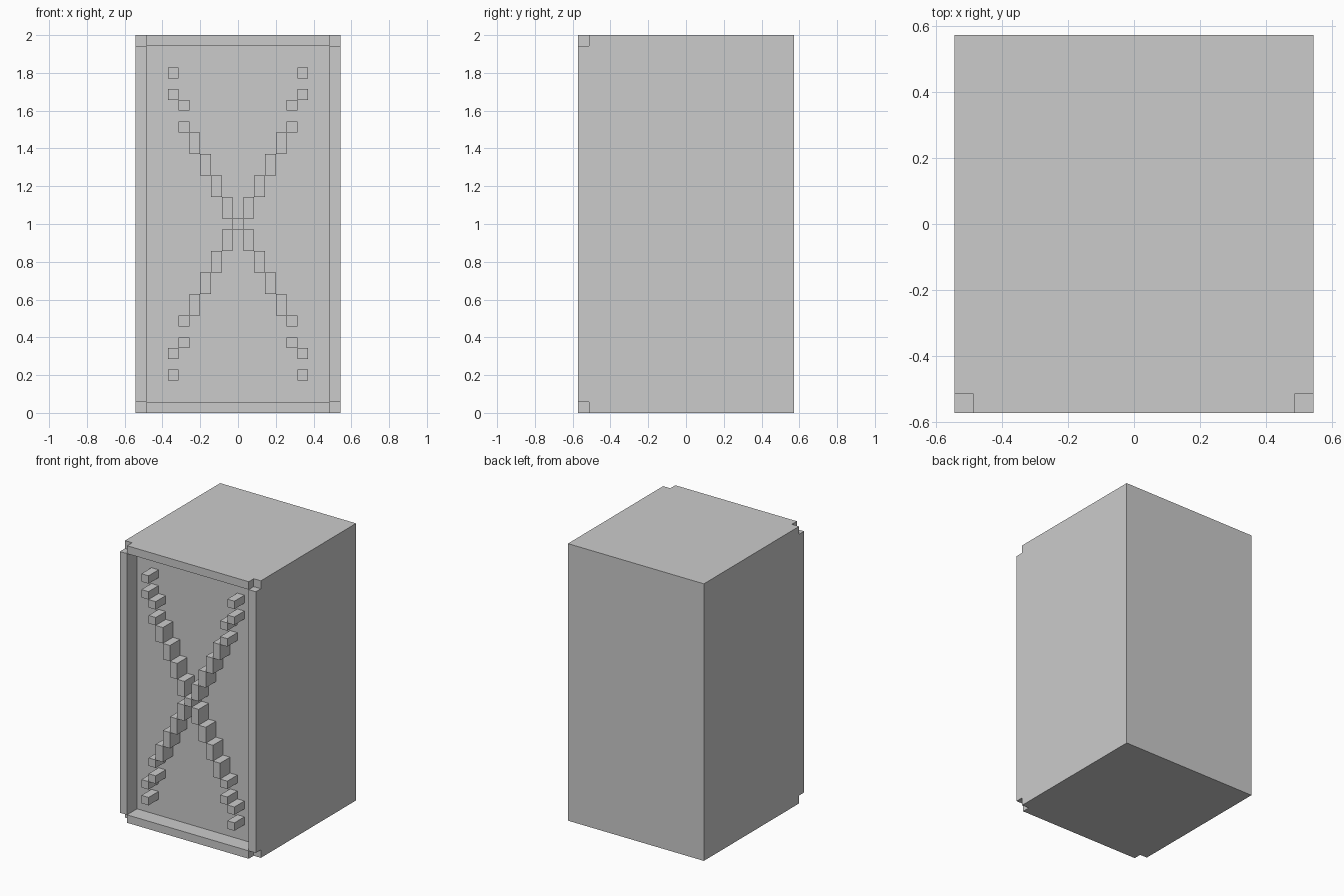
import bpy, bmesh

if "Cube" in bpy.data.objects:
    bpy.data.objects.remove(bpy.data.objects["Cube"])

U = 2 / 35  # one block; the model is 19 x 20 x 35 blocks


def finish(bm, name):
    mesh = bpy.data.meshes.new(name)
    bm.to_mesh(mesh)
    bm.free()
    obj = bpy.data.objects.new(name, mesh)
    bpy.context.collection.objects.link(obj)
    return obj


def block_shell(name, grid, solid):
    """Outer skin of the grid cells for which solid((i, j, k)) is true."""
    bm, verts = bmesh.new(), {}
    size = [len(g) - 1 for g in grid]

    def filled(c):
        return all(0 <= c[a] < size[a] for a in range(3)) and solid(c)

    def vert(p):
        if p not in verts:
            verts[p] = bm.verts.new([grid[a][p[a]] * U for a in range(3)])
        return verts[p]

    cells = [(i, j, k) for i in range(size[0]) for j in range(size[1]) for k in range(size[2])]
    for c in filter(solid, cells):
        for a in range(3):
            b, d = (a + 1) % 3, (a + 2) % 3
            for side in (0, 1):
                n = list(c)
                n[a] += 2 * side - 1
                if filled(n):
                    continue
                loop = []
                for db, dd in ((0, 0), (1, 0), (1, 1), (0, 1)):
                    p = list(c)
                    p[a] += side
                    p[b] += db
                    p[d] += dd
                    loop.append(vert(tuple(p)))
                bm.faces.new(loop if side else loop[::-1])
    bmesh.ops.dissolve_limit(bm, angle_limit=0.01, verts=bm.verts[:], edges=bm.edges[:])
    return finish(bm, name)


# Cabinet: solid core with a raised front frame, corner blocks missing in front
def cabinet_solid(c):
    i, j, k = c
    on_side, on_end = i != 1, k != 1
    if j == 2:
        return True
    if j == 1:
        return on_side or on_end
    return on_side != on_end


block_shell("cabinet", ([-9.5, -8.5, 8.5, 9.5], [-10, -9, -8, 10], [0, 1, 34, 35]), cabinet_solid)

# Crossed front pattern: (column, bottom, height) of one arm, mirrored to four
runs = [(1, 1, 2), (2, 3, 2), (3, 5, 2), (4, 7, 2), (5, 9, 1), (5, 11, 1), (6, 12, 1), (6, 14, 1)]
bricks = [(0, 17.5, 1)]
for col, low, h in runs:
    for sx in (-1, 1):
        for sz in (-1, 1):
            bricks.append((sx * col, 17.5 + sz * (low - 0.5 + h / 2), h))

bm = bmesh.new()
for x, z, h in bricks:
    made = bmesh.ops.create_cube(bm, size=1)["verts"]
    bmesh.ops.scale(bm, vec=(U, 2 * U, h * U), verts=made)
    bmesh.ops.translate(bm, vec=(x * U, -9 * U, z * U), verts=made)
# the hidden backs lie on the panel
bm.normal_update()
bmesh.ops.delete(bm, geom=[f for f in bm.faces if f.normal.y > 0.9], context="FACES_ONLY")
finish(bm, "cross_pattern")
